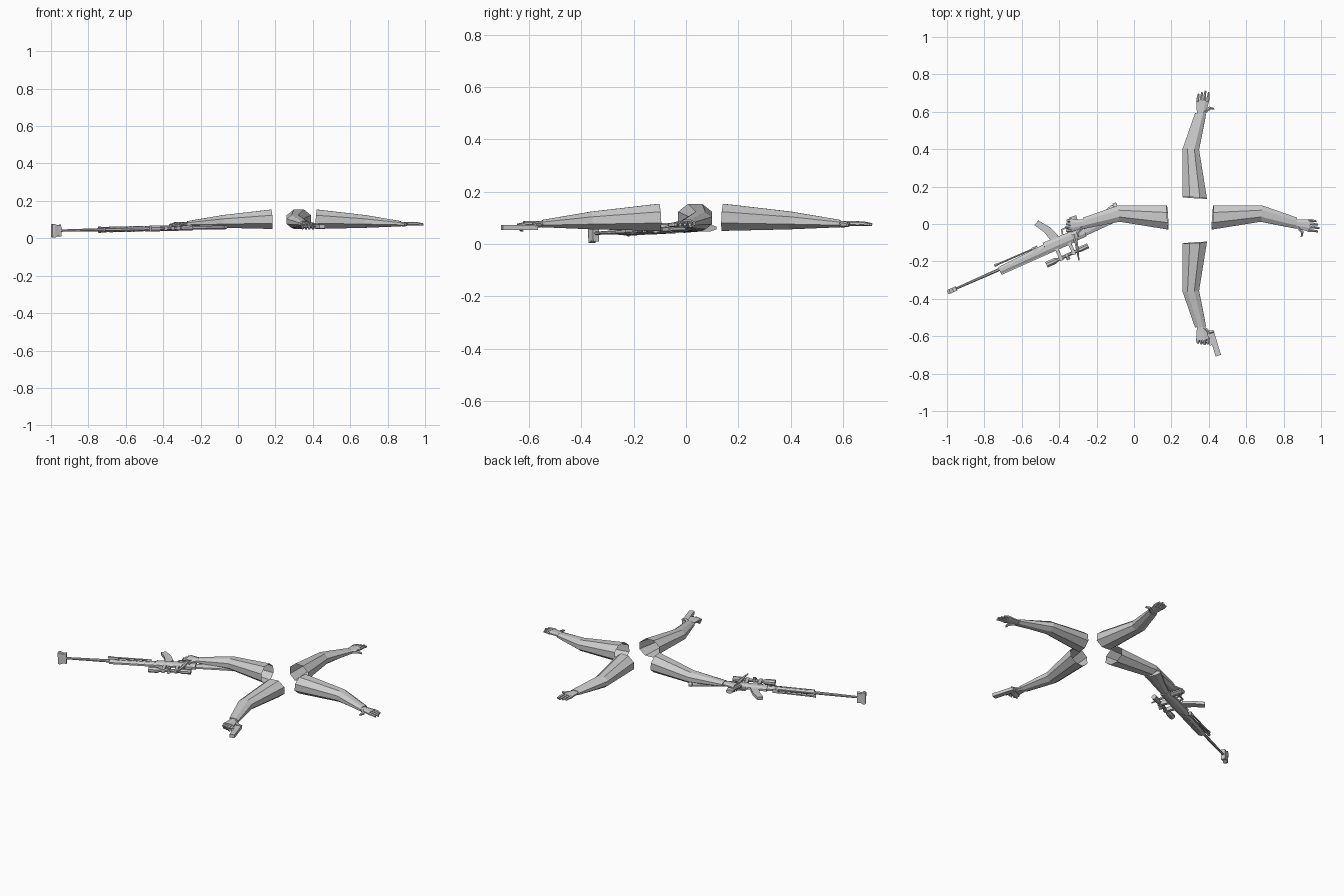
import bpy, bmesh
from math import sin, cos, pi, radians
from mathutils import Matrix, Vector

if "Cube" in bpy.data.objects:
    bpy.data.objects.remove(bpy.data.objects["Cube"], do_unlink=True)

grey = bpy.data.materials.new("light grey")
grey.use_nodes = True
grey.diffuse_color = (.6, .6, .6, 1)
grey.node_tree.nodes["Principled BSDF"].inputs["Base Color"].default_value = grey.diffuse_color


def chain(name, matrix, points, sizes, sides=8, open_start=False):
    """Skin rings along points; a size is a radius or (half width, half height),
    and the last size carries on to the end."""
    points = [Vector(point).to_3d() for point in points]
    direction = points[-1] - points[0]
    turn = direction.to_track_quat('X', 'Z').to_matrix()
    stretch = 1 / cos(pi / sides)
    bm = bmesh.new()
    rings = []
    for index, point in enumerate(points):
        size = sizes[min(index, len(sizes) - 1)]
        wide, high = size if isinstance(size, tuple) else (size, size)
        ring = []
        for step in range(sides):
            angle = 2 * pi * (step + .5) / sides
            offset = Vector((0, wide * cos(angle), high * sin(angle))) * stretch
            ring.append(bm.verts.new(point + turn @ offset))
        rings.append(ring)
    for near, far in zip(rings, rings[1:]):
        for step in range(sides):
            following = (step + 1) % sides
            bm.faces.new((near[step], near[following], far[following], far[step]))
    if not open_start:
        bm.faces.new(rings[0])
    bm.faces.new(rings[-1])
    bmesh.ops.recalc_face_normals(bm, faces=bm.faces)
    bm.transform(matrix)
    if matrix.determinant() < 0:
        bmesh.ops.reverse_faces(bm, faces=bm.faces)
    mesh = bpy.data.meshes.new(name)
    bm.to_mesh(mesh)
    bm.free()
    mesh.materials.append(grey)
    bpy.context.collection.objects.link(bpy.data.objects.new(name, mesh))


def arm(side, matrix, grip=False):
    # Sleeve from the open shoulder through the elbow to the cuff
    shoulder, elbow, cuff = (.42, .035, .102), (.68, .056, .09), (.87, .004, .078)
    chain(side + "_sleeve", matrix, [shoulder, elbow, cuff],
          [(.065, .052), (.044, .034), (.03, .014)], open_start=True)

    # Palm
    chain(side + "_palm", matrix, [(.85, .004, .078), (.94, -.008, .078)],
          [(.02, .011), (.034, .009)])

    # Fingers, the middle ones longest, curled down around a handle when gripping
    for finger in range(4):
        length = .03 - abs(finger - 2) * .004
        knuckle = Vector((.932, .02 - finger * .018, .078))
        joint = knuckle + Vector((length, -.002, -.006 if grip else 0))
        curl = Vector((-.008, -.004, -.022)) if grip else Vector((length, -.004, -.004))
        chain(f"{side}_finger_{finger + 1}", matrix, [knuckle, joint, joint + curl],
              [.008, .007, .005], sides=6)

    # Thumb
    chain(side + "_thumb", matrix, [(.875, -.01, .076), (.9, -.045, .074), (.896, -.068, .072)],
          [.011, .008, .005], sides=6)


# Four arms: one modelled, the rest turned or mirrored
left = Matrix.Identity(4)
back = Matrix.Translation((.36, -.28, 0)) @ Matrix.Rotation(pi / 2, 4, 'Z')
front = Matrix.Translation((0, .04, 0)) @ Matrix.Diagonal((1, -1, 1, 1)) @ back
right = Matrix.Translation((.6, 0, 0)) @ Matrix.Diagonal((-1, 1, 1, 1))
arm("left", left)
arm("back", back)
arm("front", front, grip=True)
arm("right", right, grip=True)

# Pistol in the front hand
pistol = Matrix.Translation((.41, -.57, .063)) @ Matrix.Rotation(radians(-73), 4, 'Z')
chain("pistol_slide", pistol, [(0, 0), (.14, 0)], [(.015, .01)], sides=4)
chain("pistol_grip", pistol, [(.02, 0), (.035, -.075)], [(.018, .008)])
chain("pistol_guard", pistol, [(.04, -.022), (.075, -.022)], [(.008, .003)], sides=4)

# Rifle lying on its side: x runs from muzzle to butt, +y is its underside
gun = (Matrix.Translation((-.995, -.365, .04)) @ Matrix.Rotation(radians(24.7), 4, 'Z')
       @ Matrix.Rotation(radians(-1.2), 4, 'Y'))
fore, breech, wrist, butt = .3, .57, .8, 1

# Barrel with a tall, waisted muzzle brake
chain("muzzle_brake", gun, [(0, 0), (.012, 0), (.03, 0), (.05, 0)],
      [(.01, .034), (.013, .037), (.012, .028), (.012, .032)], sides=4)
chain("barrel", gun, [(.04, 0), (fore + .05, -.005)], [.006, .009])

# Forend, rail and side vents
chain("forend", gun, [(fore, -.01), (breech, -.008)], [(.019, .012), (.026, .013)])
chain("top_rail", gun, [(fore, -.03), (wrist - .06, -.036)], [.005], sides=4)
for vent in range(7):
    start = fore + .035 * (vent + 1)
    chain(f"forend_vent_{vent + 1}", gun, [(start, -.01), (start + .022, -.01)],
          [(.005, .015)], sides=4)

# Folded bipod
for label, height in (("upper", .009), ("lower", -.009)):
    foot, hinge = (fore - .015, .025, height), (breech - .04, .02, height)
    chain(label + "_bipod_leg", gun, [foot, hinge], [.005, .004], sides=6)
    chain(label + "_bipod_foot", gun, [foot, (fore, .025, height)], [.007], sides=6)
chain("bipod_mount", gun, [(breech - .05, 0), (breech - .05, .028)], [(.016, .011)], sides=4)

# Receiver with curved magazine, trigger guard and grip
chain("receiver", gun, [(breech, -.004), (wrist, -.01)], [(.033, .015), (.028, .015)])
chain("magazine", gun, [(.64, .02), (.622, .08), (.585, .14)],
      [(.025, .009), (.02, .009), (.016, .009)], sides=4)
chain("trigger_guard", gun, [(.69, .05), (.75, .05)], [.004], sides=4)
chain("guard_post", gun, [(.685, .02), (.692, .05)], [.004], sides=4)
chain("rifle_grip", gun, [(wrist - .035, .01), (wrist - .025, .09)], [(.02, .011)])

# Bolt handle
chain("bolt_handle", gun, [(.742, 0, .012), (.735, -.045, .014), (.708, -.138, .014)],
      [.012, .009, .003], sides=6)

# Scope with flared ends, knobs and mounts
chain("scope", gun, [(x, -.087) for x in (.54, .59, .61, .72, .735, .785)],
      [.016, .016, .009, .009, .014])
chain("scope_turret", gun, [(.66, -.087), (.66, -.112)], [.01])
chain("scope_side_knob", gun, [(.66, -.087), (.66, -.087, .02)], [.009])
for label, x in (("front", .625), ("rear", .7)):
    chain(label + "_scope_mount", gun, [(x, -.1), (x, -.03)], [(.009, .011)], sides=4)

# Shoulder stock deepening towards the butt pad
chain("stock", gun, [(wrist, -.01), (wrist + .1, 0), (butt, .013)],
      [(.024, .011), (.034, .012), (.047, .013)])
chain("butt_pad", gun, [(butt - .002, .013), (butt + .017, .013)], [(.049, .014)])
